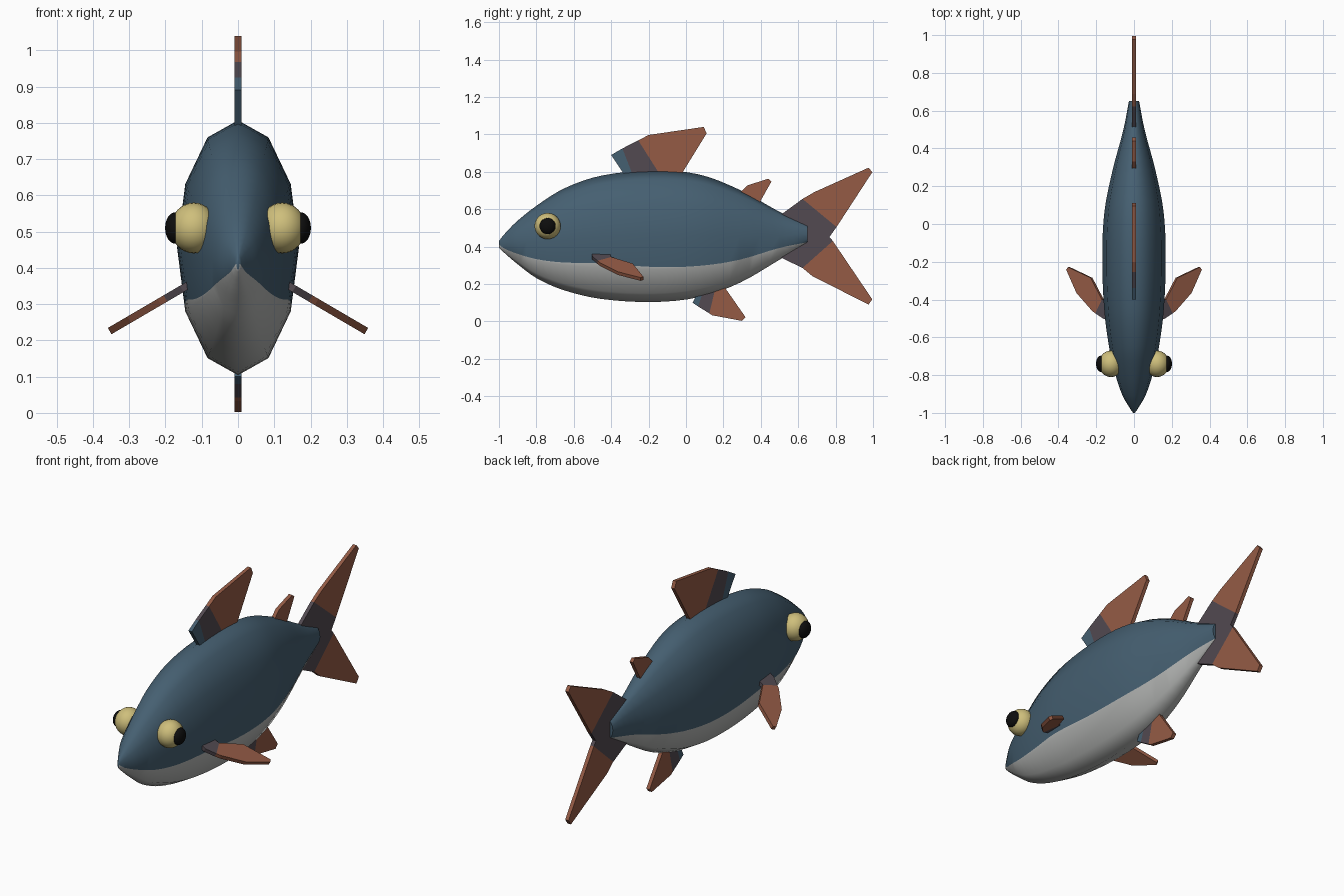
import bpy, bmesh, math
from mathutils import Vector

if "Cube" in bpy.data.objects:
    bpy.data.objects.remove(bpy.data.objects["Cube"])

COLOURS = {
    "slate blue": (0.060, 0.115, 0.165), "pale belly": (0.45, 0.46, 0.45),
    "fin orange": (0.30, 0.105, 0.060), "fin grey": (0.085, 0.068, 0.082),
    "eye yellow": (0.62, 0.52, 0.20), "pupil black": (0.004, 0.004, 0.004)}
MATS = {}
for n, c in COLOURS.items():
    MATS[n] = bpy.data.materials.new(n)
    MATS[n].diffuse_color = (*c, 1)


def finish(bm, name, mats):
    me = bpy.data.meshes.new(name)
    bm.to_mesh(me)
    bm.free()
    for m in mats:
        me.materials.append(MATS[m])
    ob = bpy.data.objects.new(name, me)
    bpy.context.collection.objects.link(ob)
    return ob


# Body stations: y, top z, bottom z, half width, colour boundary z
ROWS = [(-1.0, .430, .395, .005, .412), (-.975, .462, .370, .022, .392),
        (-.91, .530, .314, .060, .365), (-.80, .618, .232, .098, .333),
        (-.65, .712, .166, .132, .315), (-.45, .780, .120, .158, .312),
        (-.17, .807, .104, .168, .291), (.07, .786, .130, .156, .297),
        (.286, .704, .206, .113, .330), (.50, .586, .330, .056, .393),
        (.65, .514, .420, .027, .424)]


def slope(i, k):
    a, b = ROWS[max(i - 1, 0)], ROWS[min(i + 1, len(ROWS) - 1)]
    return (b[k] - a[k]) / (b[0] - a[0])


def station(y):
    i = max(j for j in range(len(ROWS) - 1) if j == 0 or ROWS[j][0] <= y)
    p, q = ROWS[i], ROWS[i + 1]
    d = q[0] - p[0]
    t = (y - p[0]) / d
    return [(2*t**3 - 3*t*t + 1) * p[k] + (3*t*t - 2*t**3) * q[k]
            + d * ((t**3 - 2*t*t + t) * slope(i, k) + (t**3 - t*t) * slope(i + 1, k))
            for k in range(1, 5)]


# Body: twelve-sided loft, cut along the belly colour line
bm = bmesh.new()
ys = [p[0] + (q[0] - p[0]) * s / 4 for p, q in zip(ROWS, ROWS[1:]) for s in range(4)] + [.65]
rings = []
for y in ys:
    top, bot, w, _ = station(y)
    rings.append([bm.verts.new((w * math.sin(k * math.pi / 6), y,
                  (top + bot) / 2 + (top - bot) / 2 * math.cos(k * math.pi / 6))) for k in range(12)])
spans = [[bm.faces.new((a[k], a[(k + 1) % 12], b[(k + 1) % 12], b[k])) for k in range(12)]
         for a, b in zip(rings, rings[1:])]
caps = [bm.faces.new(rings[0][::-1]), bm.faces.new(rings[-1])]
for i, faces in enumerate(spans):
    z0, z1 = station(ys[i])[3], station(ys[i + 1])[3]
    geom = set(faces)
    for f in faces:
        geom.update(f.edges)
        geom.update(f.verts)
    bmesh.ops.bisect_plane(bm, geom=list(geom), dist=1e-5, plane_co=(0, ys[i], z0),
                           plane_no=Vector((0, z0 - z1, ys[i + 1] - ys[i])).normalized())
bmesh.ops.recalc_face_normals(bm, faces=bm.faces[:])
for f in bm.faces:
    c = f.calc_center_median()
    f.smooth = True
    f.material_index = int(c.z < station(c.y)[3])
    if c.y > .6499:
        f.smooth, f.material_index = False, 0
        for e in f.edges:
            e.smooth = False
finish(bm, "body", ["slate blue", "pale belly"])

FIN_MATS = ["slate blue", "fin grey", "fin orange"]


# Fins: flat coloured outlines thickened into plates
def fin(name, parts, place=lambda a, b: (0, a, b), mirror=False):
    bm = bmesh.new()
    for mat, pts in parts:
        bm.faces.new([bm.verts.new(place(*p)) for p in pts]).material_index = mat
    bmesh.ops.remove_doubles(bm, verts=bm.verts[:], dist=1e-4)
    bmesh.ops.recalc_face_normals(bm, faces=bm.faces[:])
    ob = finish(bm, name, FIN_MATS)
    s = ob.modifiers.new("thickness", 'SOLIDIFY')
    s.thickness, s.offset = .02, 0
    if mirror:
        ob.modifiers.new("mirror", 'MIRROR')
    return ob


fin("dorsal_fin", [
    (0, [(-.40, .89), (-.34, .925), (-.28, .77), (-.32, .77)]),
    (1, [(-.34, .925), (-.255, .968), (-.13, .77), (-.28, .77)]),
    (2, [(-.255, .968), (-.20, .997), (.095, 1.04), (.11, 1.005), (-.035, .77), (-.13, .77)])])
fin("rear_dorsal_fin", [
    (2, [(.29, .69), (.33, .728), (.44, .763), (.457, .748), (.39, .63), (.33, .62)])])
fin("anal_fin", [
    (0, [(.035, .10), (.065, .08), (.095, .17), (.07, .17)]),
    (1, [(.065, .08), (.125, .043), (.16, .19), (.095, .17)]),
    (2, [(.125, .043), (.14, .033), (.30, .003), (.318, .023), (.217, .168), (.20, .20), (.16, .19)])])
fin("tail_fin", [
    (1, [(.50, .565), (.623, .655), (.805, .505), (.767, .452), (.785, .43),
         (.623, .286), (.50, .345)]),
    (2, [(.623, .655), (.687, .692), (.976, .822), (.996, .798), (.805, .505)]),
    (2, [(.785, .43), (.996, .118), (.976, .09), (.675, .243), (.623, .286)])])


def side(x, y):
    return (x, y, .345 - .585 * (x - .15))


fin("pectoral_fins", [
    (1, [(.12, -.50), (.155, -.503), (.20, -.473), (.165, -.40), (.12, -.41)]),
    (2, [(.20, -.473), (.217, -.46), (.30, -.365), (.354, -.242), (.345, -.228),
         (.225, -.285), (.165, -.40)])], side, True)


# Eyes: flattened balls with dark pupils
def ball(name, mat, x, rx, r):
    bm = bmesh.new()
    bmesh.ops.create_uvsphere(bm, u_segments=24, v_segments=16, radius=1)
    for v in bm.verts:
        v.co = (x + v.co.z * rx, -.74 + v.co.x * r, .51 + v.co.y * r)
    for f in bm.faces:
        f.smooth = True
    finish(bm, name, [mat]).modifiers.new("mirror", 'MIRROR')


ball("eyes", "eye yellow", .122, .064, .07)
ball("pupils", "pupil black", .174, .027, .043)

for m in bpy.data.materials:
    if m.users and not m.is_grease_pencil:
        m.use_nodes = True
        m.node_tree.nodes["Principled BSDF"].inputs["Base Color"].default_value = m.diffuse_color
